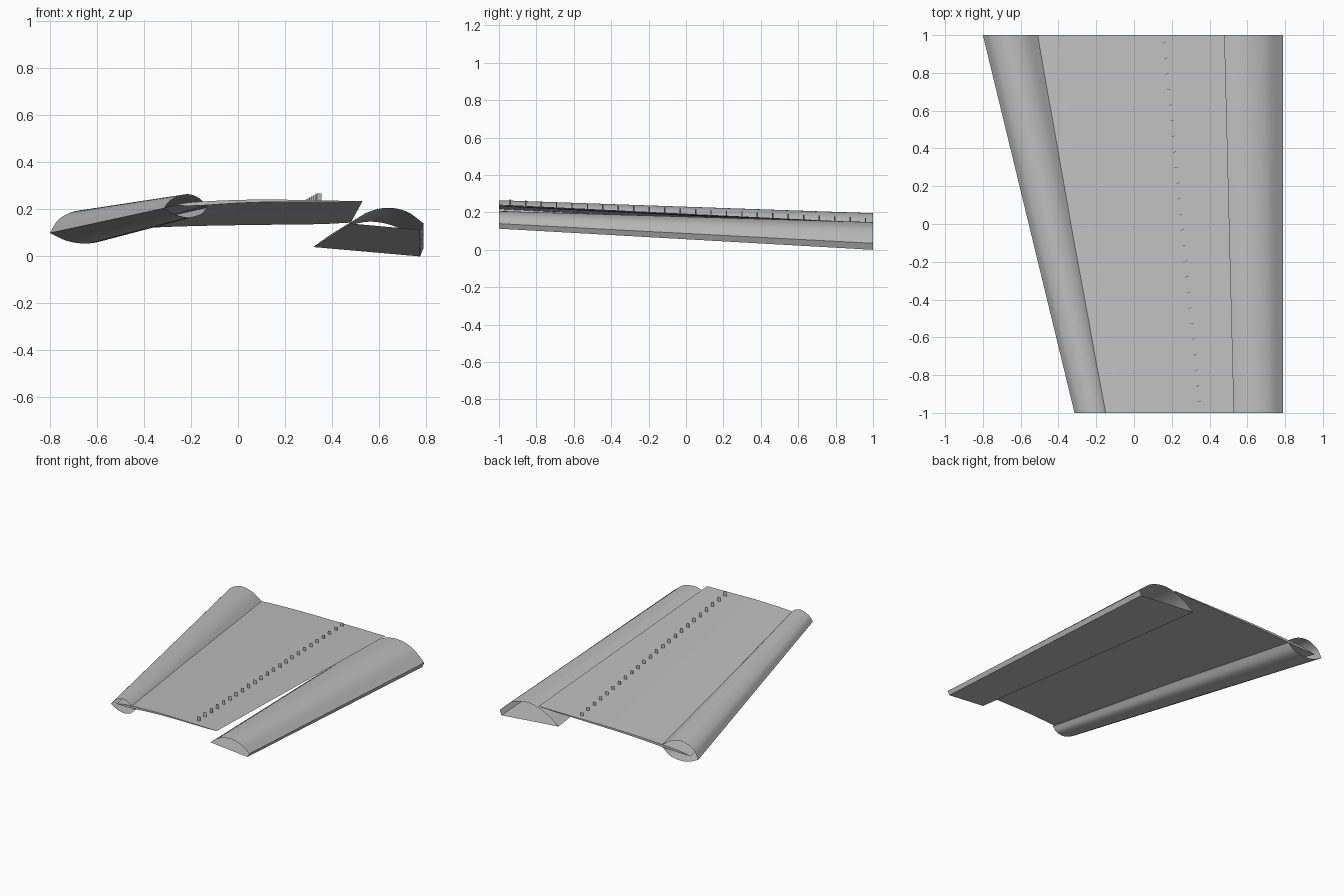
import bpy, bmesh, math
from mathutils import Vector, Matrix

cube = bpy.data.objects.get("Cube")
if cube:
    bpy.data.objects.remove(cube, do_unlink=True)

grey = bpy.data.materials.new("light_grey")
grey.use_nodes = True
colour = (0.52, 0.52, 0.52, 1)
grey.diffuse_color = colour
grey.node_tree.nodes["Principled BSDF"].inputs["Base Color"].default_value = colour


def finish(name, bm, smooth=True):
    mesh = bpy.data.meshes.new(name)
    bm.to_mesh(mesh)
    bm.free()
    mesh.materials.append(grey)
    obj = bpy.data.objects.new(name, mesh)
    bpy.context.collection.objects.link(obj)
    if smooth:
        bpy.ops.object.select_all(action='DESELECT')
        obj.select_set(True)
        bpy.context.view_layer.objects.active = obj
        bpy.ops.object.shade_smooth_by_angle(angle=math.radians(30))
    return obj


def spline(points, steps=6):
    """Smooth curve through a few section points."""
    p = [Vector(q) for q in points]
    p = [2 * p[0] - p[1]] + p + [2 * p[-1] - p[-2]]
    out = []
    for i in range(1, len(p) - 2):
        a, b, c, d = p[i - 1:i + 3]
        for s in range(steps):
            t = s / steps
            out.append(0.5 * (2 * b + (c - a) * t + (2 * a - 5 * b + 4 * c - d) * t ** 2
                              + (3 * b - a - 3 * c + d) * t ** 3))
    return out + [p[-2]]


def loft(name, front, back, capped=False):
    """Straight skin between two closed sections at the front and back ends."""
    bm = bmesh.new()
    rings = [[bm.verts.new((q[0], y, q[1])) for q in section]
             for y, section in ((-1, front), (1, back))]
    n = len(front)
    for i in range(n):
        j = (i + 1) % n
        bm.faces.new((rings[0][i], rings[0][j], rings[1][j], rings[1][i]))
    if capped:
        bm.faces.new(rings[0])
        bm.faces.new(rings[1])
    bmesh.ops.recalc_face_normals(bm, faces=bm.faces)
    return finish(name, bm)


def lens(top, bottom):
    return spline(top) + spline(bottom)[1:-1]


# Hollow leading edge slat, tapering towards the front end
loft("leading_edge_slat",
     lens([(-.315, .205), (-.285, .24), (-.22, .265), (-.165, .248), (-.13, .208)],
          [(-.13, .208), (-.16, .178), (-.21, .166), (-.265, .178), (-.315, .205)]),
     lens([(-.8, .10), (-.76, .16), (-.68, .195), (-.59, .18), (-.5, .125)],
          [(-.5, .125), (-.57, .07), (-.65, .055), (-.73, .067), (-.8, .10)]))

# Thin main wing panel running into the slat
loft("main_panel",
     lens([(-.27, .218), (-.18, .232), (.1, .242), (.53, .235)],
          [(.53, .232), (.1, .231), (-.18, .216), (-.27, .218)]),
     lens([(-.74, .108), (-.6, .126), (-.2, .143), (.48, .144)],
          [(.48, .139), (-.2, .129), (-.6, .11), (-.74, .108)]), capped=True)

# Hollow trailing flap with arched top, flat bottom and blunt edge
loft("trailing_flap",
     spline([(.48, .14), (.55, .187), (.635, .207), (.72, .19), (.79, .14)]) + [Vector((.775, .113))],
     spline([(.32, .04), (.43, .113), (.56, .148), (.69, .118), (.79, .035)]) + [Vector((.775, 0))])

# Row of small upright fins on the panel
bm = bmesh.new()
count = 24
for i in range(count):
    t = i / (count - 1)
    x, y = .345 - .185 * t, -.94 + 1.9 * t
    z = .251 - .098 * t
    matrix = (Matrix.Translation((x, y, z)) @ Matrix.Rotation(math.radians(15), 4, 'Z')
              @ Matrix.Diagonal((.02, .002, .034, 1)))
    bmesh.ops.create_cube(bm, size=1, matrix=matrix)
finish("vortex_fins", bm, smooth=False)
